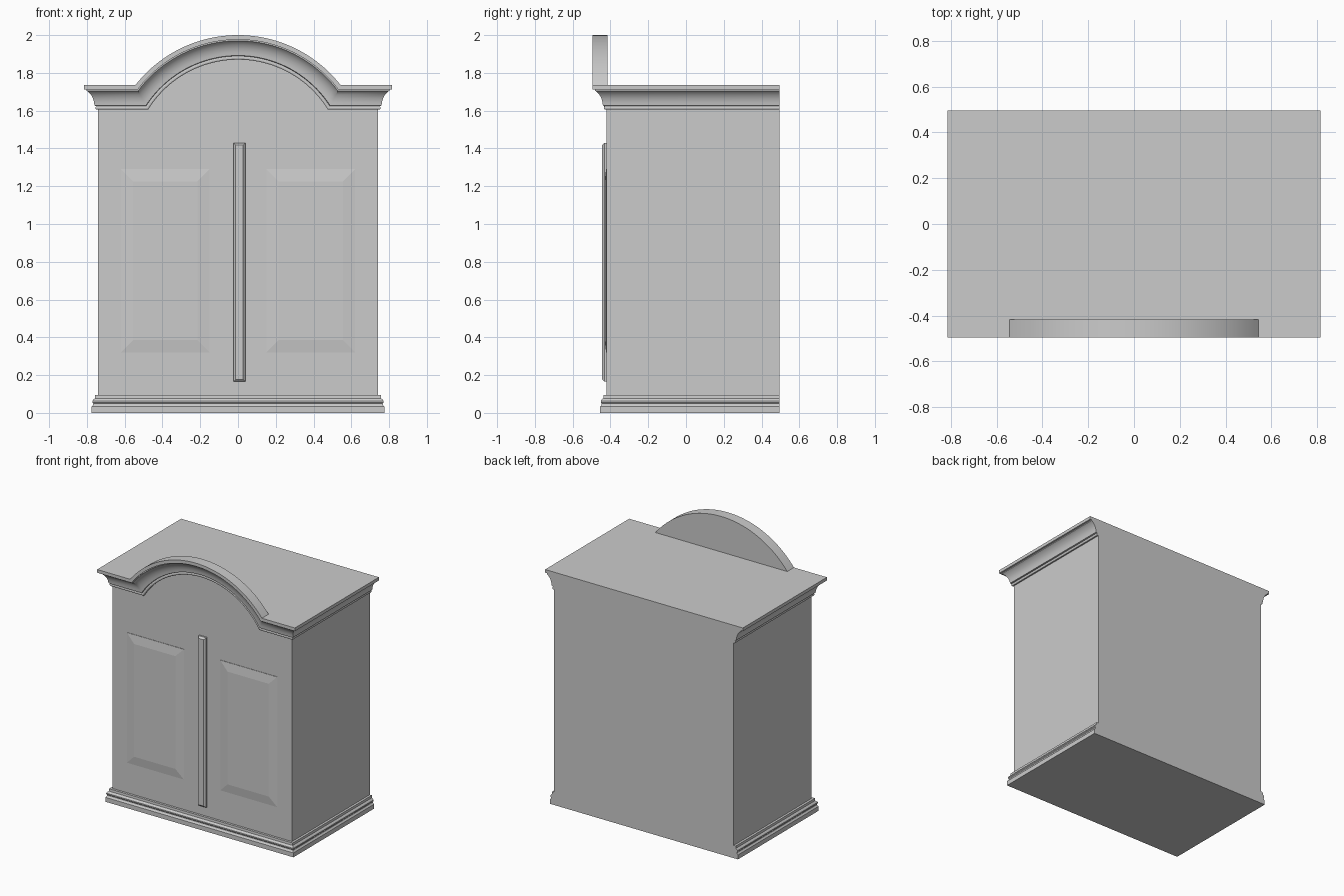
import bpy, bmesh, math

if "Cube" in bpy.data.objects:
    bpy.data.objects.remove(bpy.data.objects["Cube"])

W, FRONT, BACK = 0.74, -0.42, 0.495      # body half width, front and back planes
TOP, CORNICE_Z = 1.735, 1.605
ARC_Z, ARC_R = 1.31, 0.56                # arch centre height and inner radius
SEG = 40


def finish(name, bm, smooth=False):
    bmesh.ops.recalc_face_normals(bm, faces=bm.faces)
    me = bpy.data.meshes.new(name)
    bm.to_mesh(me)
    bm.free()
    ob = bpy.data.objects.new(name, me)
    bpy.context.collection.objects.link(ob)
    if smooth:
        bpy.ops.object.select_all(action='DESELECT')
        ob.select_set(True)
        bpy.context.view_layer.objects.active = ob
        bpy.ops.object.shade_smooth_by_angle(angle=math.radians(28))
    return ob


def sweep(name, profile, rail):
    """Closed profile of (projection, height) points swept along rail(d, h)."""
    bm = bmesh.new()
    rows = [[bm.verts.new(p) for p in rail(d, h)] for d, h in profile]
    for i in range(len(rows)):
        a, b = rows[i - 1], rows[i]
        for j in range(len(a) - 1):
            bm.faces.new((a[j], a[j + 1], b[j + 1], b[j]))
    for end in (0, -1):
        bm.faces.new([r[end] for r in rows])
    return finish(name, bm, True)


def prism(name, loops):
    """Stack of equal-length loops joined by side walls, capped at both ends."""
    bm = bmesh.new()
    rows = [[bm.verts.new(p) for p in lp] for lp in loops]
    for a, b in zip(rows, rows[1:]):
        for j in range(len(a)):
            bm.faces.new((a[j - 1], a[j], b[j], b[j - 1]))
    bm.faces.new(rows[0])
    bm.faces.new(rows[-1])
    return finish(name, bm)


def rect(x0, x1, z0, z1, y, inset=0.0):
    x0, x1, z0, z1 = x0 + inset, x1 - inset, z0 + inset, z1 - inset
    return [(x0, y, z0), (x1, y, z0), (x1, y, z1), (x0, y, z1)]


def arc(r, z):
    """Points of the arch of radius r that lie above height z, left to right."""
    a0 = math.asin((z - ARC_Z) / r)
    for i in range(SEG + 1):
        a = math.pi - a0 - (math.pi - 2 * a0) * i / SEG
        yield r * math.cos(a), ARC_Z + r * math.sin(a)


def base_rail(d, h):
    x, y = W + d, FRONT - d
    return [(-x, BACK, h), (-x, y, h), (x, y, h), (x, BACK, h)]


def cornice_rail(d, h):
    x, y, z = W + d, FRONT - d, CORNICE_Z + h
    return ([(-x, BACK, z), (-x, y, z)]
            + [(px, y, pz) for px, pz in arc(ARC_R + h, z)]
            + [(x, y, z), (x, BACK, z)])


# Cabinet body
prism("cabinet_body", [rect(-W, W, 0, TOP, FRONT), rect(-W, W, 0, TOP, BACK)])

# Base moulding around front and sides
sweep("base_moulding",
      [(0, 0), (.035, 0), (.035, .033), (.027, .042), (.026, .05), (.031, .056),
       (.031, .064), (.026, .071), (.018, .077), (.017, .095), (0, .095)], base_rail)

# Cornice, rising into an arch across the front
sweep("arched_cornice",
      [(0, 0), (.010, 0), (.014, .006), (.014, .013), (.010, .019), (.020, .022),
       (.022, .040), (.028, .060), (.038, .079), (.052, .094), (.061, .100),
       (.061, .106), (.075, .106), (.075, .13), (0, .13)], cornice_rail)

# Back of the arch above the flat top
R = ARC_R + TOP - CORNICE_Z
prism("arch_panel", [[(x, y, z) for x, z in arc(R, TOP)] for y in (FRONT, FRONT + .004)])

# Raised door panels
for name, x0, x1 in (("left_door_panel", -.62, -.15), ("right_door_panel", .15, .62)):
    b = (x0, x1, .32, 1.29)
    prism(name, [rect(*b, FRONT + .002), rect(*b, FRONT - .003),
                 rect(*b, FRONT - .011, .065)])

# Centre strip between the doors
s = (-.025, .04, .165, 1.43)
prism("centre_strip", [rect(*s, FRONT + .002), rect(*s, FRONT - .012),
                       rect(*s, FRONT - .025, .013)])
